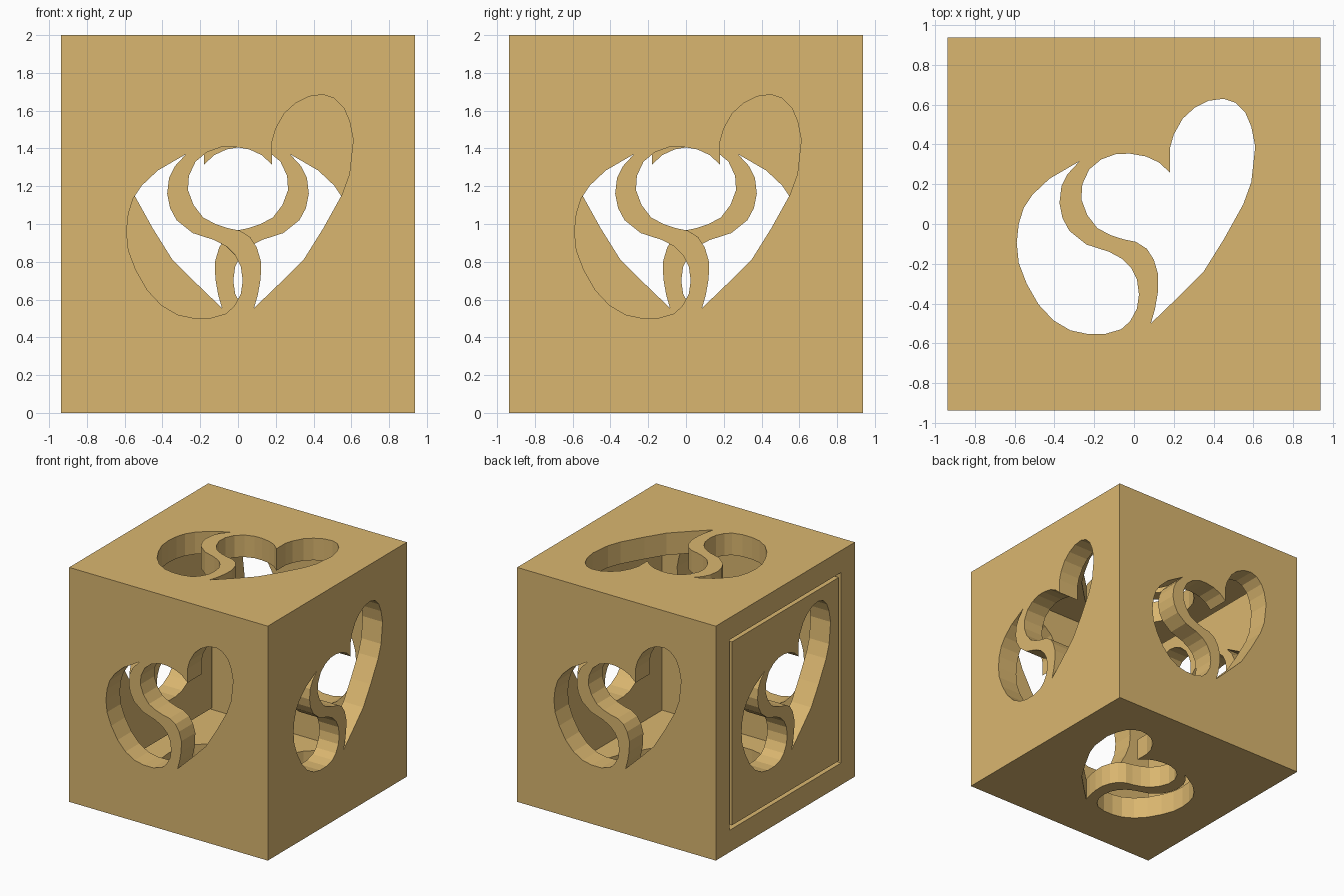
import bpy, bmesh
from math import pi
from mathutils import Matrix, Vector

if "Cube" in bpy.data.objects:
    bpy.data.objects.remove(bpy.data.objects["Cube"])

W, H, T, GAP = 0.9375, 2.0, 0.1875, 0.03   # half width, height, wall, panel gap
MID = 1.055                                # height of the heart centre on the sides

# Heart split by an S-shaped ribbon: the two openings
LEFT = [(-.275, .315), (-.425, .228), (-.51, .148), (-.555, .08), (-.58, 0), (-.59, -.095),
        (-.58, -.195), (-.54, -.3), (-.48, -.405), (-.405, -.485), (-.32, -.535),
        (-.235, -.553), (-.145, -.553), (-.065, -.53), (-.02, -.49), (.015, -.425),
        (.025, -.355), (.015, -.28), (-.015, -.22), (-.06, -.175), (-.125, -.14),
        (-.24, -.103), (-.325, -.035), (-.36, .03), (-.375, .105), (-.365, .19), (-.335, .25)]
RIGHT = [(.085, -.5), (.105, -.43), (.12, -.345), (.122, -.255), (.10, -.18), (.065, -.125),
         (.01, -.09), (-.05, -.078), (-.12, -.055), (-.185, -.02), (-.235, .045),
         (-.265, .125), (-.26, .2), (-.225, .275), (-.165, .325), (-.09, .352), (-.02, .354),
         (.06, .34), (.125, .31), (.18, .26), (.18, .38), (.2, .45), (.245, .53),
         (.305, .585), (.375, .62), (.45, .63), (.51, .61), (.56, .56), (.59, .49),
         (.61, .39), (.6, .3), (.59, .21), (.55, .1), (.45, -.08), (.35, -.24), (.22, -.37)]


def make_object(name, bm):
    bmesh.ops.recalc_face_normals(bm, faces=bm.faces)
    me = bpy.data.meshes.new(name)
    bm.to_mesh(me)
    bm.free()
    ob = bpy.data.objects.new(name, me)
    bpy.context.collection.objects.link(ob)
    return ob


def box(name, lo, hi):
    lo, hi = Vector(lo), Vector(hi)
    bm = bmesh.new()
    size = hi - lo
    bmesh.ops.create_cube(bm, size=1, matrix=Matrix.Translation((lo + hi) / 2)
                          @ Matrix.Diagonal((size.x, size.y, size.z, 1)))
    return make_object(name, bm)


def add_prism(bm, outline, z0, z1, matrix):
    a, b = ([bm.verts.new(matrix @ Vector((x, y, z))) for x, y in outline] for z in (z0, z1))
    n = len(outline)
    bm.faces.new(a[::-1])
    bm.faces.new(b)
    for i in range(n):
        j = (i + 1) % n
        bm.faces.new((a[i], a[j], b[j], b[i]))


def subtract(ob, cutter):
    m = ob.modifiers.new("cut", 'BOOLEAN')
    m.operation, m.solver, m.object = 'DIFFERENCE', 'EXACT', cutter
    deps = bpy.context.evaluated_depsgraph_get()
    me = bpy.data.meshes.new_from_object(ob.evaluated_get(deps))
    ob.modifiers.clear()
    ob.data = me


# Heart cutters for the four sides, top and bottom
bm = bmesh.new()
up = Matrix.Translation((0, 0, MID)) @ Matrix.Rotation(pi / 2, 4, 'X')
for outline in (LEFT, RIGHT):
    for k in range(4):
        add_prism(bm, outline, .70, 1.05, Matrix.Rotation(k * pi / 2, 4, 'Z') @ up)
    add_prism(bm, outline, -.1, .25, Matrix())
    add_prism(bm, outline, H - .25, H + .1, Matrix())
hearts = make_object("heart_cutter", bm)

# Hollow box, open on the left side for the loose panel
I = W - T
shell = box("box_shell", (-W, -W, 0), (W, W, H))
cavity = box("cavity_cutter", (-W - .1, -I, T), (I, I, H - T))
subtract(shell, cavity)
subtract(shell, hearts)

# Loose panel in the left opening
panel = box("side_panel", (-W, -I + GAP, T + GAP), (-I, I - GAP, H - T - GAP))
subtract(panel, hearts)

for c in (hearts, cavity):
    bpy.data.objects.remove(c)

wood = bpy.data.materials.new("light_wood")
wood.diffuse_color = (.70, .47, .16, 1)
wood.use_nodes = True
wood.node_tree.nodes["Principled BSDF"].inputs["Base Color"].default_value = wood.diffuse_color
for ob in (shell, panel):
    ob.data.materials.clear()
    ob.data.materials.append(wood)
